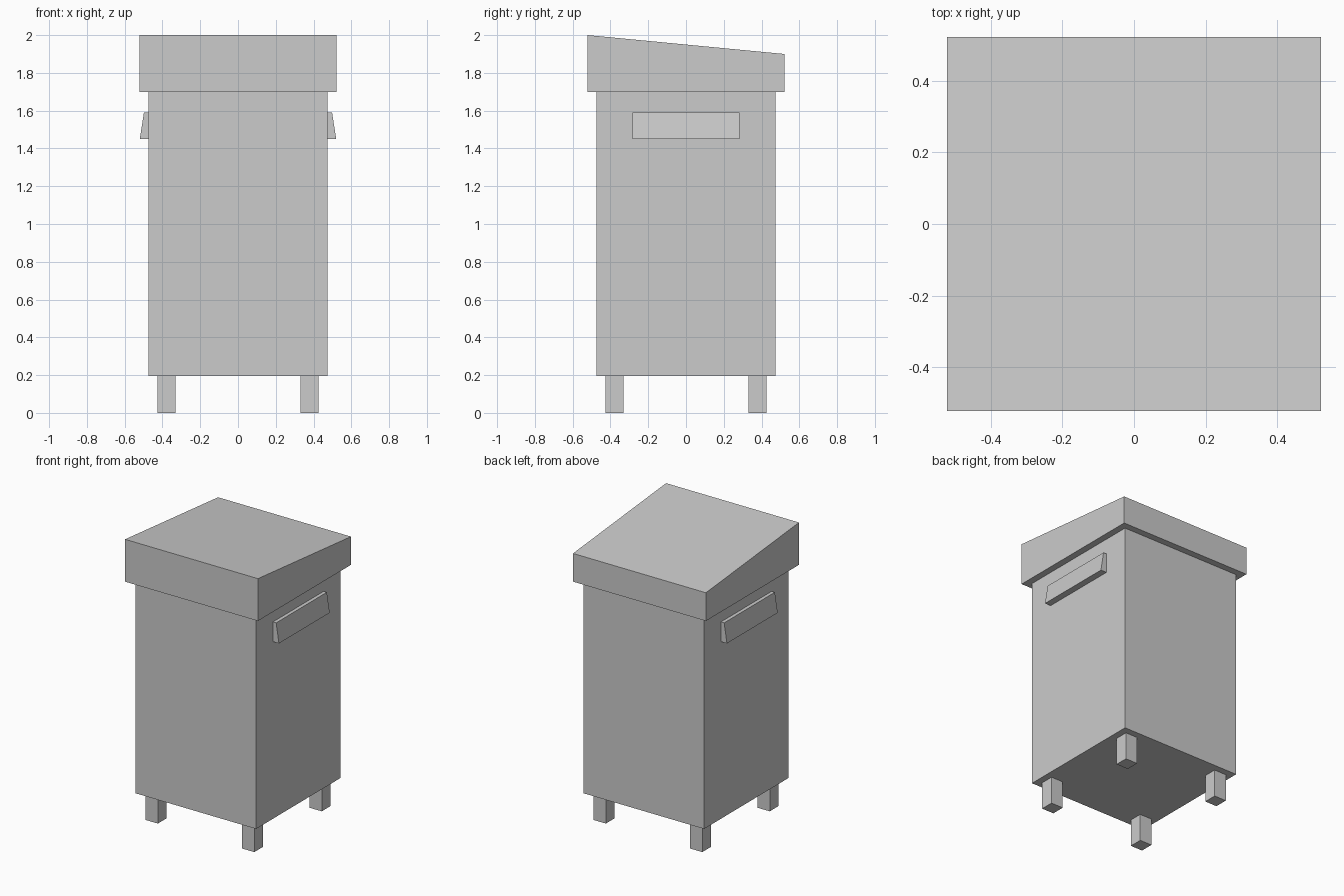
import bpy

if "Cube" in bpy.data.objects:
    bpy.data.objects.remove(bpy.data.objects["Cube"])


def prism(name, profile, axis, lo, hi):
    """Extrude a 2D profile along x (profile in y,z) or y (profile in x,z)."""
    def place(p, t):
        return (t, p[0], p[1]) if axis == 'x' else (p[0], t, p[1])
    n = len(profile)
    verts = [place(p, lo) for p in profile] + [place(p, hi) for p in profile]
    faces = [tuple(range(n)), tuple(range(2 * n - 1, n - 1, -1))]
    faces += [(i, i + n, (i + 1) % n + n, (i + 1) % n) for i in range(n)]
    mesh = bpy.data.meshes.new(name)
    mesh.from_pydata(verts, [], faces)
    obj = bpy.data.objects.new(name, mesh)
    bpy.context.collection.objects.link(obj)
    # consistent outward normals
    bpy.context.view_layer.objects.active = obj
    obj.select_set(True)
    bpy.ops.object.mode_set(mode='EDIT')
    bpy.ops.mesh.select_all(action='SELECT')
    bpy.ops.mesh.normals_make_consistent(inside=False)
    bpy.ops.object.mode_set(mode='OBJECT')
    obj.select_set(False)
    return obj


def box(name, x0, x1, y0, y1, z0, z1):
    return prism(name, [(y0, z0), (y1, z0), (y1, z1), (y0, z1)], 'x', x0, x1)


BODY, LID = 0.473, 0.521

# Main body
box("body", -BODY, BODY, -BODY, BODY, 0.195, 1.70)

# Lid sloping down towards the back
prism("sloped_lid", [(-LID, 1.70), (LID, 1.70), (LID, 1.90), (-LID, 2.0)],
      'x', -LID, LID)

# Wedge-shaped side handles
for side, s in (("left", -1), ("right", 1)):
    prism(side + "_handle",
          [(s * BODY, 1.45), (s * 0.52, 1.45), (s * 0.498, 1.59), (s * BODY, 1.59)],
          'y', -0.284, 0.284)

# Four square legs
for side, sx in (("left", -1), ("right", 1)):
    for end, sy in (("front", -1), ("back", 1)):
        cx, cy, h = sx * 0.378, sy * 0.378, 0.0475
        box(f"{end}_{side}_leg", cx - h, cx + h, cy - h, cy + h, 0.0, 0.195)
